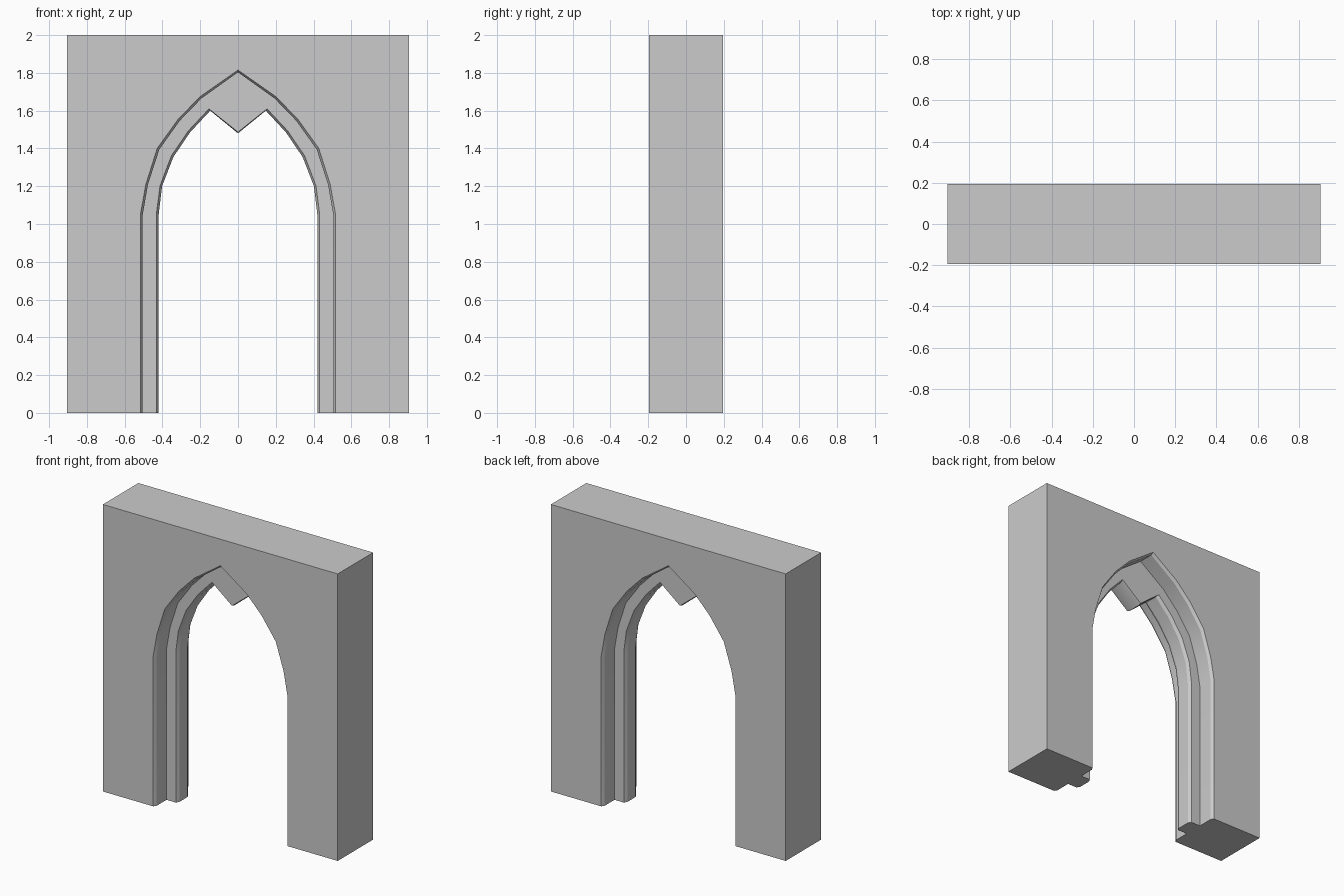
import bpy, bmesh, math

if "Cube" in bpy.data.objects:
    bpy.data.objects.remove(bpy.data.objects["Cube"])

HALF_W, HALF_D, HEIGHT = 0.905, 0.195, 2.0

# Half outlines of the arch (x, z) from the floor up, without the apex
OUTER = [(0.517, 0), (0.517, 1.05), (0.488, 1.21), (0.428, 1.40), (0.317, 1.555), (0.20, 1.675)]
INNER = [(0.42, 0), (0.42, 1.05), (0.402, 1.20), (0.342, 1.355), (0.254, 1.485), (0.147, 1.60)]

# Stepped jamb section: blend from outer to inner outline, depth, apex height
STEPS = [(0.0, 0.0, 1.815), (0.13, 0.02, 1.803), (0.13, 0.128, 1.803),
         (0.87, 0.128, 1.487), (1.0, 0.15, 1.48)]


def arch_ring(bm, t, y, apex):
    half = [(a[0] + (b[0] - a[0]) * t, a[1] + (b[1] - a[1]) * t) for a, b in zip(OUTER, INNER)]
    pts = [(-x, z) for x, z in half] + [(0, apex)] + half[::-1]
    return [bm.verts.new((x, y, z)) for x, z in pts]


bm = bmesh.new()

# Arch mouldings, mirrored front to back
rings = [arch_ring(bm, t, -HALF_D + d, a) for t, d, a in STEPS]
rings += [arch_ring(bm, t, HALF_D - d, a) for t, d, a in reversed(STEPS)]
for r, s in zip(rings, rings[1:]):
    for i in range(len(r) - 1):
        bm.faces.new((r[i], r[i + 1], s[i + 1], s[i]))


# Wall block: corners, front and back faces around the arch
def wall_corners(y):
    return [bm.verts.new((x, y, z)) for x, z in
            ((HALF_W, 0), (HALF_W, HEIGHT), (-HALF_W, HEIGHT), (-HALF_W, 0))]


front, back = wall_corners(-HALF_D), wall_corners(HALF_D)
bm.faces.new(rings[0] + front)
bm.faces.new(rings[-1] + back)
for i in range(3):
    bm.faces.new((front[i], front[i + 1], back[i + 1], back[i]))

# Feet of the two jambs
for end, corner in ((0, 3), (-1, 0)):
    bm.faces.new([r[end] for r in rings] + [back[corner], front[corner]])

bmesh.ops.recalc_face_normals(bm, faces=bm.faces)
mesh = bpy.data.meshes.new("arched_wall")
bm.to_mesh(mesh)
bm.free()
wall = bpy.data.objects.new("arched_wall", mesh)
bpy.context.collection.objects.link(wall)

# Smooth the curve of the arch, keep the steps sharp
bpy.context.view_layer.objects.active = wall
wall.select_set(True)
bpy.ops.object.shade_smooth_by_angle(angle=math.radians(28))
